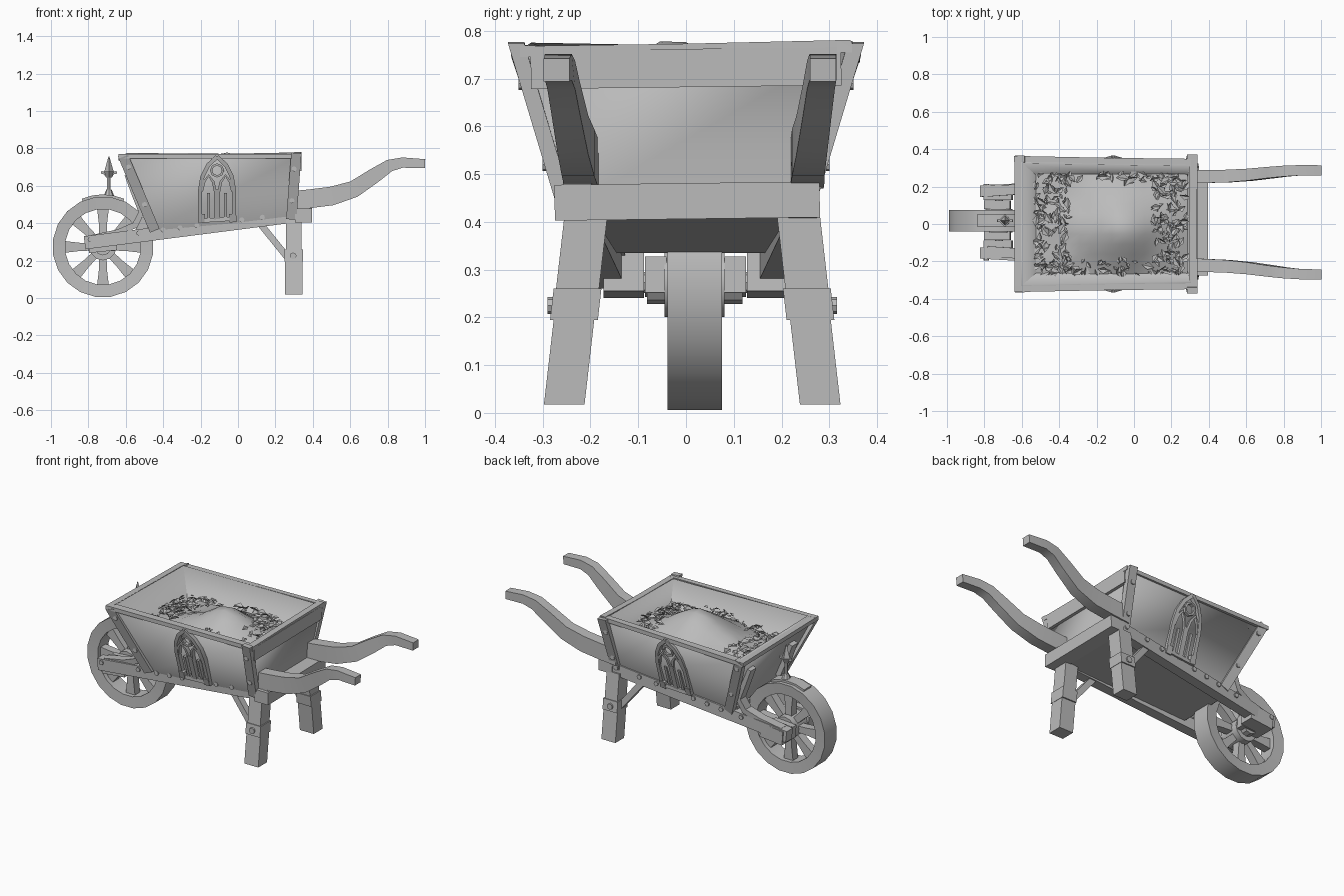
import bpy, bmesh, math, random
from mathutils import Vector, Matrix

random.seed(4)
if "Cube" in bpy.data.objects:
    bpy.data.objects.remove(bpy.data.objects["Cube"])

GREY = (0.5, 0.5, 0.5, 1)
mat = bpy.data.materials.new("weathered grey")
mat.use_nodes = True
mat.diffuse_color = GREY
mat.node_tree.nodes["Principled BSDF"].inputs["Base Color"].default_value = GREY

X, Y = Vector((1, 0, 0)), Vector((0, 1, 0))
SIDES = (("left", 1), ("right", -1))     # suffix and sign of y
WHEEL = Vector((-0.722, 0.018, 0.273))


def finish(name, bm, normals=True):
    if normals:
        bmesh.ops.recalc_face_normals(bm, faces=bm.faces)
    mesh = bpy.data.meshes.new(name)
    bm.to_mesh(mesh)
    bm.free()
    mesh.shade_smooth()
    mesh.set_sharp_from_angle(angle=math.radians(32))
    mesh.materials.append(mat)
    ob = bpy.data.objects.new(name, mesh)
    bpy.context.collection.objects.link(ob)
    return ob


def sweep(bm, pts, w, h, side=Y):
    """Rectangular bar along a path: w along side, h across it (each one value or a list)."""
    pts = [Vector(p) for p in pts]
    n = len(pts)
    ws, hs = (v if isinstance(v, list) else [v] * n for v in (w, h))
    rings = []
    for i, p in enumerate(pts):
        t = (pts[min(i + 1, n - 1)] - pts[max(i - 1, 0)]).normalized()
        up = t.cross(side).normalized() * hs[i] / 2
        s = side * ws[i] / 2
        rings.append([bm.verts.new(p + a * s + b * up)
                      for a, b in ((1, 1), (1, -1), (-1, -1), (-1, 1))])
    for r, q in zip(rings, rings[1:]):
        for k in range(4):
            bm.faces.new((r[k], r[k - 1], q[k - 1], q[k]))
    bm.faces.new(rings[0])
    bm.faces.new(rings[-1])


def beam(name, pts, w, h, side=Y):
    bm = bmesh.new()
    sweep(bm, pts, w, h, side)
    return finish(name, bm)


def cone(bm, loc, r1, r2, depth, seg=8, axis="Y"):
    rot = Matrix.Rotation(math.pi / 2, 4, "X") if axis == "Y" else Matrix()
    bmesh.ops.create_cone(bm, cap_ends=True, segments=seg, radius1=r1, radius2=r2,
                          depth=depth, matrix=Matrix.Translation(loc) @ rot)


def rail_y(x):
    return 0.165 + (x + 0.82) * 0.06


def rail_z(x):
    return 0.295 + (x + 0.82) * 0.128


def wall_y(x, z):
    """Half width of the tub's outer side wall."""
    zb = 0.36 + (x + 0.46) * 0.09
    yb = 0.21 + (x + 0.46) * 0.05
    return yb + (0.35 - yb) * (z - zb) / (0.77 - zb)


# Tub: open tapered box with thick walls
bm = bmesh.new()
low = [bm.verts.new(v) for v in ((-.46, -.21, .36), (.31, -.25, .43), (.31, .25, .43), (-.46, .21, .36))]
top = [bm.verts.new(v) for v in ((-.62, -.35, .757), (.325, -.335, .757), (.325, .34, .766), (-.62, .348, .745))]
bm.faces.new(low[::-1])
for i in range(4):
    j = (i + 1) % 4
    bm.faces.new((low[i], low[j], top[j], top[i]))
tub = finish("tub", bm, normals=False)
mod = tub.modifiers.new("wall", "SOLIDIFY")
mod.thickness, mod.offset, mod.use_even_offset = 0.03, -1, True

# Rim boards and rear planks
for name, s in SIDES:
    front, rear = .752 - s * .006, .762 + s * .005
    beam("rim_" + name, [(-.64, s * .348, front), (-.15, s * .338, (front + rear) / 2), (.34, s * .332, rear)],
         .032, .024)
beam("rim_front", [(-.622, -.362, .758), (-.622, .358, .746)], .036, .024, X)
beam("rim_rear", [(.322, -.345, .757), (.318, 0, .762), (.322, .345, .77)], .036, .022, X)
beam("rear_top_plank", [(.325, -.325, .718), (.325, .325, .726)], .03, .08, X)
beam("rear_crossbeam", [(.35, -.275, .44), (.35, .28, .447)], .09, .075, X)
beam("floor_board", [(-.48, 0, .35), (.32, 0, .425)], [.36, .42], .03)
beam("front_crossbeam", [(-.46, -.19, .365), (-.46, .2, .365)], .05, .05, X)

for name, s in SIDES:
    # Lower rail running from the axle to the rear
    xs = (-.82, -.46, 0, .39)
    beam("rail_" + name, [(x, s * rail_y(x) + .01, rail_z(x)) for x in xs], .06, .07)

    # Corner posts on the side walls
    for part, a, b in (("front", (-.445, .36), (-.612, .755)), ("rear", (.285, .42), (.312, .775))):
        beam(f"{part}_post_{name}", [(x, s * (wall_y(x, z) + .004), z) for x, z in (a, b)], .034, .055)

    # Curved handle: x, half spread, z
    path = ((.27, .235, .52), (.38, .238, .53), (.5, .241, .545), (.62, .25, .582), (.73, .263, .655),
            (.81, .272, .708), (.88, .277, .724), (1, .279, .718))
    beam("handle_" + name, [(x, s * y + .022 - .014 * x, z) for x, y, z in path],
         [.07, .07, .068, .064, .06, .058, .056, .054], [.10, .10, .10, .09, .08, .065, .055, .048])

    # Leg with collar and diagonal brace
    def leg(z):
        return (.298, s * (.27 - .115 * z) + .013, z)
    beam("leg_" + name, [leg(.42), leg(.2)], .09, .085)
    beam("leg_foot_" + name, [leg(.21), leg(.018)], .085, .094)
    beam("leg_collar_" + name, [leg(.26), leg(.195)], .1, .098)
    beam("leg_brace_" + name, [(.10, s * .22 + .013, .42), (.27, s * .235 + .013, .21)], .04, .035)

    # Curved strut from the tub to the axle, with the axle's two bearing blocks
    strut = ((-.59, .2, .66), (-.55, .2, .55), (-.515, .195, .46), (-.55, .185, .39), (-.64, .17, .35), (-.78, .16, .32))
    beam("strut_" + name, [(x, s * y + .014, z) for x, y, z in strut], .055, .034)
    beam("axle_block_" + name, [(-.80, s * .15 + .02, .283), (-.65, s * .15 + .02, .298)], .085, .085)
    beam("inner_bearing_" + name, [(-.80, s * .083 + .02, .28), (-.66, s * .083 + .02, .29)], .045, .075)

    # Bolts along the rail, the posts and the leg
    bm = bmesh.new()
    for x in (-.79, -.53, -.40, -.31, -.22, .02, .13, .28):
        cone(bm, (x, s * (rail_y(x) + .03) + .01, rail_z(x) + .015), .014, .014, .016)
    for x, z in ((.288, .52), (.30, .69), (-.5, .5), (-.585, .7)):
        cone(bm, (x, s * (wall_y(x, z) + .017), z), .014, .014, .016)
    cone(bm, (.295, s * .293 + .013, .225), .018, .018, .02)
    finish("bolts_" + name, bm)

    # Pointed-arch window tracery on the side wall
    bm = bmesh.new()

    def tracery(pts, w, h):
        sweep(bm, [(x, s * (wall_y(x, z) + .004), z) for x, z in pts], w, h)
    mid = -.112
    for d in (-1, 1):
        tracery([(mid + d * x, z) for x, z in
                 ((.092, .41), (.09, .58), (.078, .65), (.048, .71), (0, .755))], .034, .022)
        tracery([(mid + d * x, z) for x, z in
                 ((.082, .57), (.07, .62), (.045, .655), (.02, .62), (.008, .56))], .03, .014)
        tracery([(mid + d * .085, .405), (mid + d * .083, .45)], .045, .036)
        tracery([(mid + d * .045, .42), (mid + d * .045, .56)], .022, .016)
    tracery([(mid, .405), (mid, .58)], .034, .03)
    tracery([(mid - .1, .412), (mid + .1, .425)], .036, .022)
    ring = [(mid + .032 * math.cos(a * math.pi / 4), .682 + .032 * math.sin(a * math.pi / 4)) for a in range(9)]
    tracery(ring, .028, .012)
    finish("window_tracery_" + name, bm)

# Wheel rim: rectangular section turned about the axle
bm = bmesh.new()
N = 20
loops = []
for i in range(N):
    a = math.tau * (i + .5) / N
    loops.append([bm.verts.new(WHEEL + Vector((r * math.cos(a), y, r * math.sin(a))))
                  for r, y in ((.27, -.057), (.27, .057), (.203, .052), (.203, -.052))])
for i in range(N):
    for k in range(4):
        bm.faces.new((loops[i - 1][k], loops[i - 1][k - 1], loops[i][k - 1], loops[i][k]))
finish("wheel_rim", bm)

# Spokes and hub
bm = bmesh.new()
for i in range(8):
    a = math.tau * i / 8
    d = Vector((math.cos(a), 0, math.sin(a)))
    sweep(bm, [WHEEL + d * .03, WHEEL + d * .13, WHEEL + d * .21], .05, [.036, .045, .064])
finish("wheel_spokes", bm)
bm = bmesh.new()
cone(bm, WHEEL, .072, .072, .125, 12)
cone(bm, WHEEL, .045, .045, .2, 10)
cone(bm, WHEEL, .022, .022, .36, 8)
finish("hub_and_axle", bm)

# Thin strap on top of the wheel carrying a spear-shaped finial
arc = [math.radians(a) for a in range(66, 115, 12)]
beam("wheel_strap", [WHEEL + Vector((.274 * math.cos(a), 0, .274 * math.sin(a))) for a in arc], .07, .014)
bm = bmesh.new()
fx, fy = -.69, .018
cone(bm, (fx, fy, .56), .03, .014, .04, 8, "Z")
cone(bm, (fx, fy, .62), .011, .011, .12, 6, "Z")
cone(bm, (fx, fy, .66), .016, .034, .03, 4, "Z")
cone(bm, (fx, fy, .715), .026, .002, .085, 4, "Z")
sweep(bm, [(fx - .042, fy, .672), (fx, fy, .662), (fx + .042, fy, .672)], .014, .014)
finish("finial", bm)


# Heap of soil, with loose leaves around its edges
def soil_z(x, y):
    return .6 + .178 * math.exp(-(abs(x + .06) / .25) ** 1.8 - (abs(y + .03) / .2) ** 1.8)


bm = bmesh.new()
bmesh.ops.create_grid(bm, x_segments=14, y_segments=10, size=1)
for v in bm.verts:
    x, y = v.co.x * .405 - .118, v.co.y * .268
    v.co = (x, y, soil_z(x, y) + random.uniform(-.007, .007))
finish("soil_heap", bm, normals=False)

bm = bmesh.new()
for i in range(330):
    if i % 4:
        x = random.choice((random.uniform(-.53, -.34), random.uniform(.1, .28)))
        y = random.uniform(-.27, .27)
    else:
        x, y = random.uniform(-.5, .25), random.choice((random.uniform(-.27, -.19), random.uniform(.22, .27)))
    size = random.uniform(.015, .036)
    turn = Matrix.Rotation(random.uniform(0, math.tau), 3, "Z") @ Matrix.Rotation(random.uniform(-.7, .7), 3, "X")
    c = Vector((x, y, soil_z(x, y) + random.uniform(.008, .04)))
    v = [bm.verts.new(c + turn @ (Vector(p) * size))
         for p in ((-1, 0, 0), (0, -.6, .35), (1, 0, 0), (0, .6, .35))]
    bm.faces.new((v[0], v[1], v[2]))
    bm.faces.new((v[0], v[2], v[3]))
finish("loose_leaves", bm, normals=False)
